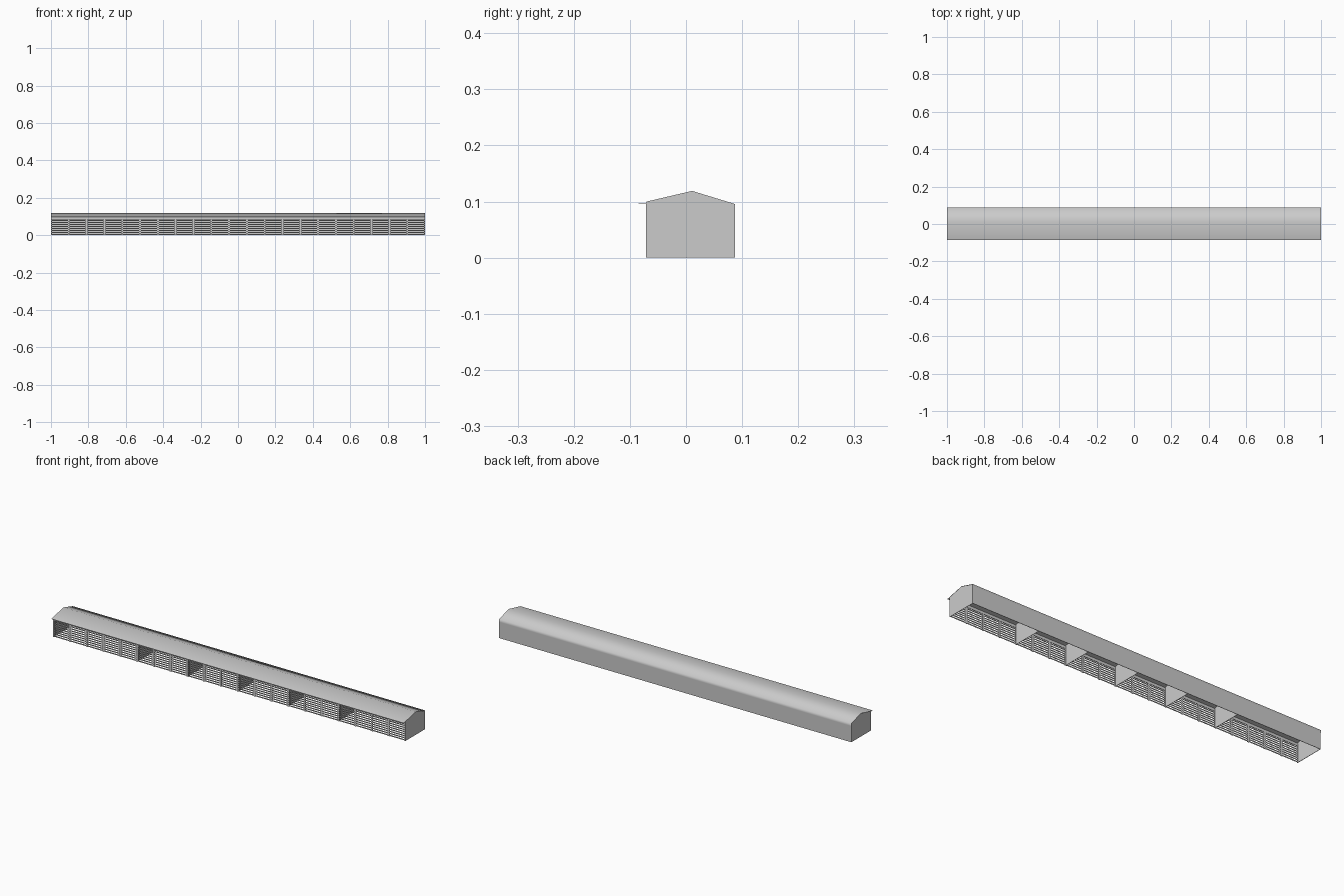
import bpy
import bmesh

old = bpy.data.objects.get("Cube")
if old:
    bpy.data.objects.remove(old, do_unlink=True)


def make_material(name, color):
    mat = bpy.data.materials.new(name)
    mat.use_nodes = True
    mat.diffuse_color = color
    mat.node_tree.nodes["Principled BSDF"].inputs["Base Color"].default_value = color
    return mat


grey = make_material("light grey", (0.6, 0.6, 0.6, 1))

BAYS = 21
STEP = 2 / BAYS
FRONT, BACK = -0.07, 0.086
EAVE, RIDGE_Y, RIDGE = 0.097, 0.011, 0.12
GABLE = [(FRONT, 0), (BACK, 0), (BACK, 0.096), (RIDGE_Y, RIDGE - 0.001), (FRONT, 0.1)]


def finish(name, bm):
    mesh = bpy.data.meshes.new(name)
    bm.to_mesh(mesh)
    bm.free()
    mesh.materials.append(grey)
    obj = bpy.data.objects.new(name, mesh)
    bpy.context.collection.objects.link(obj)
    return obj


def add_box(bm, x0, x1, y0, y1, z0, z1):
    box = bmesh.ops.create_cube(bm, size=1)
    for v in box["verts"]:
        v.co.x = x1 if v.co.x > 0 else x0
        v.co.y = y1 if v.co.y > 0 else y0
        v.co.z = z1 if v.co.z > 0 else z0


def gable_wall(name, x, thick=0.002):
    """Pentagonal cross wall reaching up to the roof."""
    bm = bmesh.new()
    face = bm.faces.new([bm.verts.new((x, y, z)) for y, z in GABLE])
    out = bmesh.ops.extrude_face_region(bm, geom=[face])
    for v in out["geom"]:
        if isinstance(v, bmesh.types.BMVert):
            v.co.x += thick
    bmesh.ops.recalc_face_normals(bm, faces=bm.faces)
    finish(name, bm)


def box_part(name, *bounds):
    bm = bmesh.new()
    add_box(bm, *bounds)
    finish(name, bm)


# Roof sheet with the back fascia, softly shaded over ridge and edge
bm = bmesh.new()
profile = [(-0.085, EAVE + 0.001), (RIDGE_Y, RIDGE), (0.088, EAVE), (0.088, 0.083)]
rows = [[bm.verts.new((x, y, z)) for y, z in profile] for x in (-1, 1)]
for i in range(len(profile) - 1):
    face = bm.faces.new((rows[0][i], rows[1][i], rows[1][i + 1], rows[0][i + 1]))
    face.smooth = True
finish("roof", bm)

# Flat underside of the front eave
box_part("eave_soffit", -1, 1, -0.085, FRONT, EAVE - 0.0005, EAVE + 0.0005)

# Back wall, end walls and stall partitions
box_part("back_wall", -1, 1, BACK - 0.001, BACK + 0.001, 0, 0.096)
gable_wall("right_end_wall", -1)
gable_wall("left_end_wall", 0.998)
for bay in (5, 8, 11, 14, 17):
    gable_wall("stall_partition", -1 + bay * STEP - 0.001)

# Header beam over the open front
box_part("front_header", -1, 1, FRONT - 0.001, FRONT + 0.002, 0.084, EAVE + 0.001)

# Posts between the bays
bm = bmesh.new()
for i in range(BAYS + 1):
    x = -1 + i * STEP
    add_box(bm, max(x - 0.005, -1), min(x + 0.005, 1), FRONT - 0.001, FRONT + 0.002, 0, 0.084)
finish("front_posts", bm)

# Horizontal slats filling every bay
bm = bmesh.new()
SLATS = 8
for i in range(BAYS):
    x = -1 + i * STEP
    for k in range(SLATS):
        z = 0.002 + k * 0.0105
        add_box(bm, x + 0.005, x + STEP - 0.005, FRONT - 0.0005, FRONT + 0.001, z, z + 0.0055)
finish("front_slats", bm)
